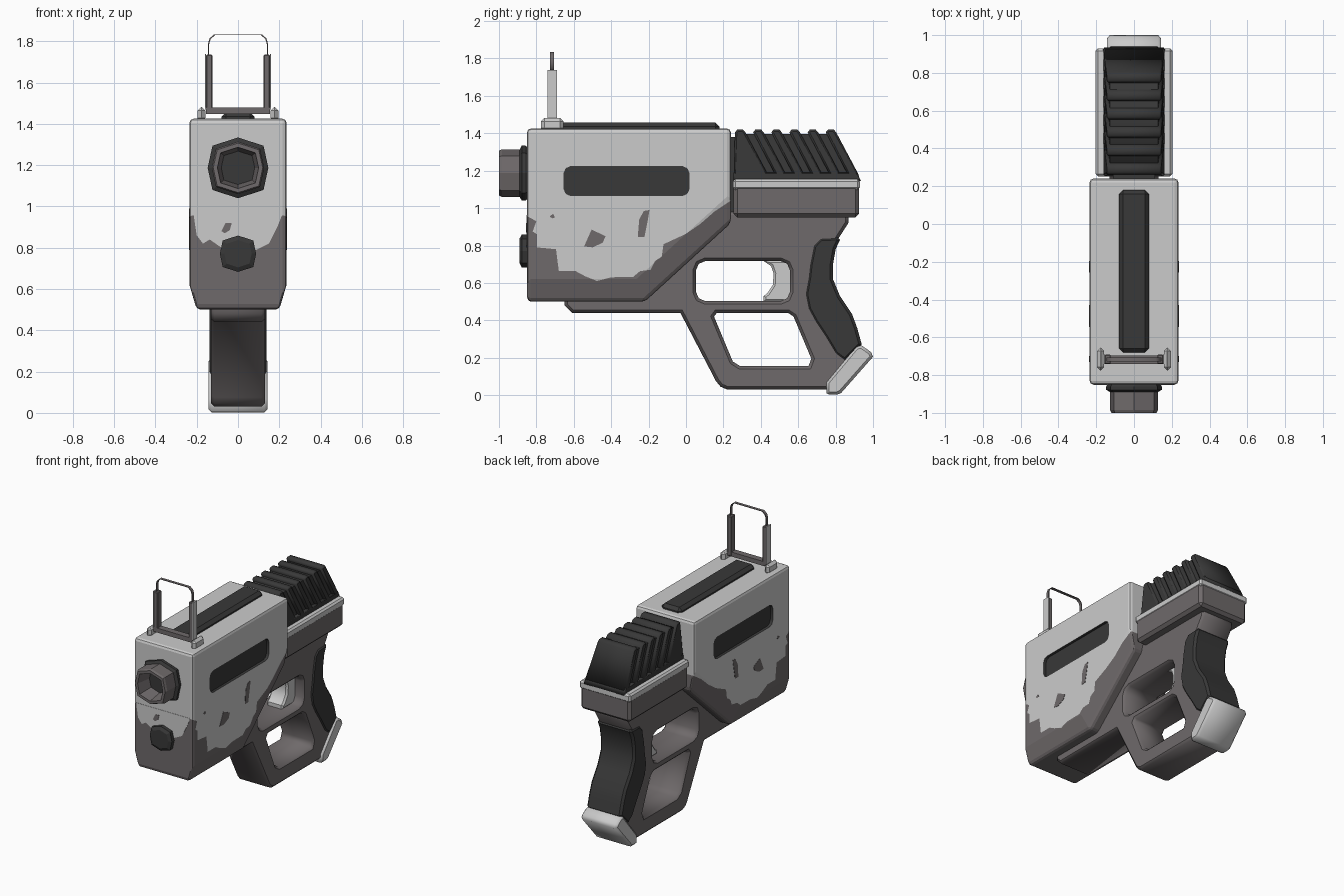
import bpy, bmesh, math
from mathutils import Matrix

if "Cube" in bpy.data.objects:
    bpy.data.objects.remove(bpy.data.objects["Cube"])


def material(name, r, g, b):
    m = bpy.data.materials.new(name)
    m.diffuse_color = (r, g, b, 1)
    m.use_nodes = True
    m.node_tree.nodes["Principled BSDF"].inputs["Base Color"].default_value = m.diffuse_color
    return m


LIGHT = material("light_grey", 0.60, 0.60, 0.60)
DARK = material("warm_dark_grey", 0.158, 0.143, 0.145)
BLACK = material("charcoal", 0.04, 0.04, 0.04)


def add(name, mesh, mat):
    mesh.materials.clear()
    mesh.materials.append(mat)
    ob = bpy.data.objects.new(name, mesh)
    bpy.context.collection.objects.link(ob)
    return ob


def evaluated_mesh(ob):
    dg = bpy.context.evaluated_depsgraph_get()
    dg.update()
    return bpy.data.meshes.new_from_object(ob.evaluated_get(dg))


def prism(name, mat, loops, hw, b=0.0, axis='X', at=0.0):
    """Outline (plus hole loops) extruded to half width hw with chamfer b."""
    cu = bpy.data.curves.new(name, 'CURVE')
    cu.dimensions, cu.fill_mode = '2D', 'BOTH'
    cu.extrude, cu.bevel_depth, cu.offset, cu.bevel_resolution = hw - b, b, -b, 0
    for loop in loops:
        sp = cu.splines.new('POLY')
        sp.points.add(len(loop) - 1)
        for p, (u, v) in zip(sp.points, loop):
            p.co = (u, v, 0, 1)
        sp.use_cyclic_u = True
    tmp = bpy.data.objects.new(name, cu)
    bpy.context.collection.objects.link(tmp)
    me = evaluated_mesh(tmp)
    bpy.data.objects.remove(tmp)
    bpy.data.curves.remove(cu)
    if axis == 'X':
        me.transform(Matrix(((0, 0, 1, at), (1, 0, 0, 0), (0, 1, 0, 0), (0, 0, 0, 1))))
    else:
        me.transform(Matrix(((1, 0, 0, 0), (0, 0, -1, at), (0, 1, 0, 0), (0, 0, 0, 1))))
    bm = bmesh.new()
    bm.from_mesh(me)
    bmesh.ops.remove_doubles(bm, verts=bm.verts, dist=1e-5)
    bmesh.ops.recalc_face_normals(bm, faces=bm.faces)
    bm.to_mesh(me)
    bm.free()
    return add(name, me, mat)


def loft(name, mat, rings, caps=(True, True), bevel=0.0, segments=2):
    """Skin a list of equal-length point rings."""
    bm = bmesh.new()
    vs = [[bm.verts.new(p) for p in r] for r in rings]
    n = len(rings[0])
    for a, c in zip(vs, vs[1:]):
        for i in range(n):
            bm.faces.new((a[i], a[(i + 1) % n], c[(i + 1) % n], c[i]))
    if caps[0]:
        bm.faces.new(vs[0])
    if caps[1]:
        bm.faces.new(vs[-1])
    bmesh.ops.recalc_face_normals(bm, faces=bm.faces)
    me = bpy.data.meshes.new(name)
    bm.to_mesh(me)
    bm.free()
    ob = add(name, me, mat)
    if bevel:
        m = ob.modifiers.new("bevel", 'BEVEL')
        m.width, m.segments, m.limit_method, m.angle_limit = bevel, segments, 'ANGLE', math.radians(30)
        bake(ob)
    return ob


def bake(ob):
    me = evaluated_mesh(ob)
    ob.modifiers.clear()
    ob.data = me


def box(name, mat, x, y, z, bevel=0.0):
    return loft(name, mat, [[(x[0], y[0], h), (x[1], y[0], h), (x[1], y[1], h), (x[0], y[1], h)] for h in z],
                bevel=bevel, segments=1)


def cut(ob, cutter, op):
    m = ob.modifiers.new("cut", 'BOOLEAN')
    m.operation, m.object, m.solver = op, cutter, 'EXACT'
    m.material_mode = 'TRANSFER'
    bake(ob)


def chamfered(u0, u1, v0, v1, c):
    d = c * 0.3
    return [(u0 + c, v0), (u1 - c, v0), (u1 - d, v0 + d), (u1, v0 + c), (u1, v1 - c), (u1 - d, v1 - d),
            (u1 - c, v1), (u0 + c, v1), (u0 + d, v1 - d), (u0, v1 - c), (u0, v0 + c), (u0 + d, v0 + d)]


# Main body: chamfered hull, split along a ragged paint line
def section(x, zb, ys, zs):
    return [(x, -.85, zb), (x, ys, zb), (x, .24, zs), (x, .24, 1.425), (x, -.85, 1.425)]


inset, full = (.62, -.266, 1.08), (.5, -.22, .92)
hull = [section(-.235, *inset), section(-.2, *full), section(.2, *full), section(.235, *inset)]
body = loft("body_upper", LIGHT, hull, bevel=.02)
lower = loft("body_lower", DARK, hull, bevel=.02)
paint_line = [(-.9, .957), (-.85, .957), (-.8, .93), (-.82, .875), (-.797, .86), (-.797, .79), (-.695, .78),
              (-.68, .663), (-.59, .663), (-.54, .636), (-.476, .61), (-.4, .63), (-.283, .632), (-.246, .663),
              (-.19, .67), (-.166, .717), (-.13, .74), (-.12, .807), (-.005, .86), (.075, .914), (.155, .984),
              (.235, 1.037), (.3, 1.06), (.3, .4), (-.9, .4)]
cutter = prism("paint_cutter", DARK, [paint_line], .4)
cut(body, cutter, 'DIFFERENCE')
cut(lower, cutter, 'INTERSECT')
bpy.data.objects.remove(cutter)
for s in (-1, 1):
    cutter = prism("slot_cutter", BLACK, [chamfered(-.652, .016, 1.067, 1.222, .035)], .02, at=s * .235)
    cut(body, cutter, 'DIFFERENCE')
    bpy.data.objects.remove(cutter)

# Paint chips on the sides and the ragged front edge
chips = [[(-.545, .795), (-.505, .885), (-.43, .85), (-.445, .815), (-.5, .79)],
         [(-.258, .845), (-.25, .94), (-.225, .985), (-.195, .99), (-.205, .93), (-.222, .845)],
         [(-.73, .955), (-.71, .97), (-.7, .95), (-.715, .945)]]
for s in (-1, 1):
    for c in chips:
        prism("paint_chip", DARK, [c], .002, at=s * .235)
prism("front_paint_edge", LIGHT, [[(-.215, .962), (-.21, .925), (-.2, .86), (-.17, .82), (-.137, .84), (-.08, .80),
      (.09, .79), (.15, .82), (.19, .9), (.215, .962)]], .002, axis='Y', at=-.85)
prism("front_chip", DARK, [[(-.08, .88), (-.06, .92), (-.03, .92), (-.04, .885), (-.065, .87)]],
      .002, axis='Y', at=-.853)

# Lower frame with trigger opening and lower opening
frame = [(-.65, .52), (-.65, .48), (-.61, .44), (-.03, .44), (.16, .075), (.185, .045), (.22, .03), (.8, .03),
         (.9, .22), (.85, .4), (.76, .6), (.76, .7), (.81, .83), (.868, .92), (.868, .98), (.2, .98), (.2, .95),
         (-.22, .56), (-.65, .56)]
lower_hole = [(.15, .42), (.165, .44), (.545, .44), (.575, .42), (.67, .195), (.655, .155), (.29, .155), (.25, .18)]
prism("frame", DARK, [frame, chamfered(.053, .556, .503, .717, .05), lower_hole], .13, .016)

# Grip pad, foot and trigger
pad = [(.717, .84), (.81, .845), (.823, .83), (.80, .78), (.786, .70), (.786, .62), (.823, .53), (.888, .433),
       (.915, .36), (.94, .27), (.85, .18), (.797, .22), (.743, .31), (.69, .39), (.652, .46), (.636, .54),
       (.652, .63), (.66, .70), (.68, .80)]
grip = prism("grip_pad", BLACK, [pad], .138, .015)
prism("grip_foot", LIGHT, [[(.75, .01), (.765, .003), (.81, .003), (.83, .012), (1.0, .205), (.99, .23),
                            (.94, .265), (.91, .262), (.75, .07)]], .143, .015)
trigger = prism("trigger", LIGHT, [[(.41, .72), (.455, .69), (.468, .65), (.465, .59), (.435, .545), (.415, .53),
                                    (.415, .5), (.57, .5), (.57, .72)]], .065, .012)

# Rear block: dark base, light band, ribbed cap, neck
box("rear_base", DARK, (-.2, .2), (.255, .925), (.95, 1.13), .02)
box("rear_band", LIGHT, (-.203, .203), (.252, .929), (1.097, 1.155), .012)
box("rear_neck", BLACK, (-.11, .11), (.2, .3), (.98, 1.38))
cap = [prism("cap_core", BLACK, [[(.262, 1.14), (.262, 1.395), (.77, 1.395), (.905, 1.14)]], .144)]
for i in range(6):
    y = .262 + .097 * i
    left = .255 if i == 0 else y + .12
    cap.append(prism("cap_rib", BLACK, [[(left, 1.175), (y, 1.405), (y + .012, 1.42), (y + .043, 1.42),
                                         (y + .056, 1.405), (y + .178, 1.175)]], .163, .01))
cap.append(prism("cap_skirt", BLACK, [[(.255, 1.145), (.255, 1.19), (.915, 1.19), (.935, 1.145)]], .163, .006))
for ob in cap:  # narrow towards the top
    for v in ob.data.vertices:
        v.co.x *= 1 - .45 * max(0, v.co.z - 1.15)

# Top rail
box("top_rail", BLACK, (-.08, .08), (-.68, .18), (1.40, 1.457), .022)

# Flip-up sight
box("sight_bar", DARK, (-.155, .155), (-.74, -.695), (1.448, 1.48))
for s in (-1, 1):
    span = lambda a, b: tuple(sorted((s * a, s * b)))
    box("sight_bracket", LIGHT, span(.158, .196), (-.775, -.655), (1.41, 1.482), .018)
    box("sight_post", DARK, span(.124, .155), (-.74, -.692), (1.45, 1.735), .004)
    box("sight_post_plate", LIGHT, span(.154, .159), (-.741, -.691), (1.47, 1.738))
arch = [(.145, 1.73), (.145, 1.79), (.137, 1.815), (.115, 1.834)]
arch += [(-x, z) for x, z in reversed(arch)]
inner = [(x * .965, z - (.004 if z > 1.74 else 0)) for x, z in reversed(arch)]
prism("sight_arch", DARK, [arch + inner], .0105, axis='Y', at=-.717)


# Muzzle and lower button: rounded-square octagons along y
def octagon(y, r, cz):
    d = (.84, .73)
    pts = [(1, 0), d, (0, 1), (-d[0], d[1]), (-1, 0), (-d[0], -d[1]), (0, -1), (d[0], -d[1])]
    return [(x * r, y, cz + z * r) for x, z in pts]


def turned(name, mat, cz, steps, caps=(True, True)):
    loft(name, mat, [octagon(y, r, cz) for y, r in steps], caps)


turned("muzzle_collar", BLACK, 1.187, [(-.84, .135), (-.86, .147), (-.878, .147), (-.892, .122)])
turned("muzzle_barrel", DARK, 1.187, [(-.86, .127), (-.985, .127), (-1.0, .12), (-1.0, .1), (-.885, .08)],
       (True, False))
turned("front_button", BLACK, .771, [(-.84, .088), (-.878, .088), (-.89, .066)])

# Smooth the curved grip pieces
for ob in (grip, trigger):
    bpy.ops.object.select_all(action='DESELECT')
    ob.select_set(True)
    bpy.context.view_layer.objects.active = ob
    bpy.ops.object.shade_smooth_by_angle(angle=math.radians(35))
